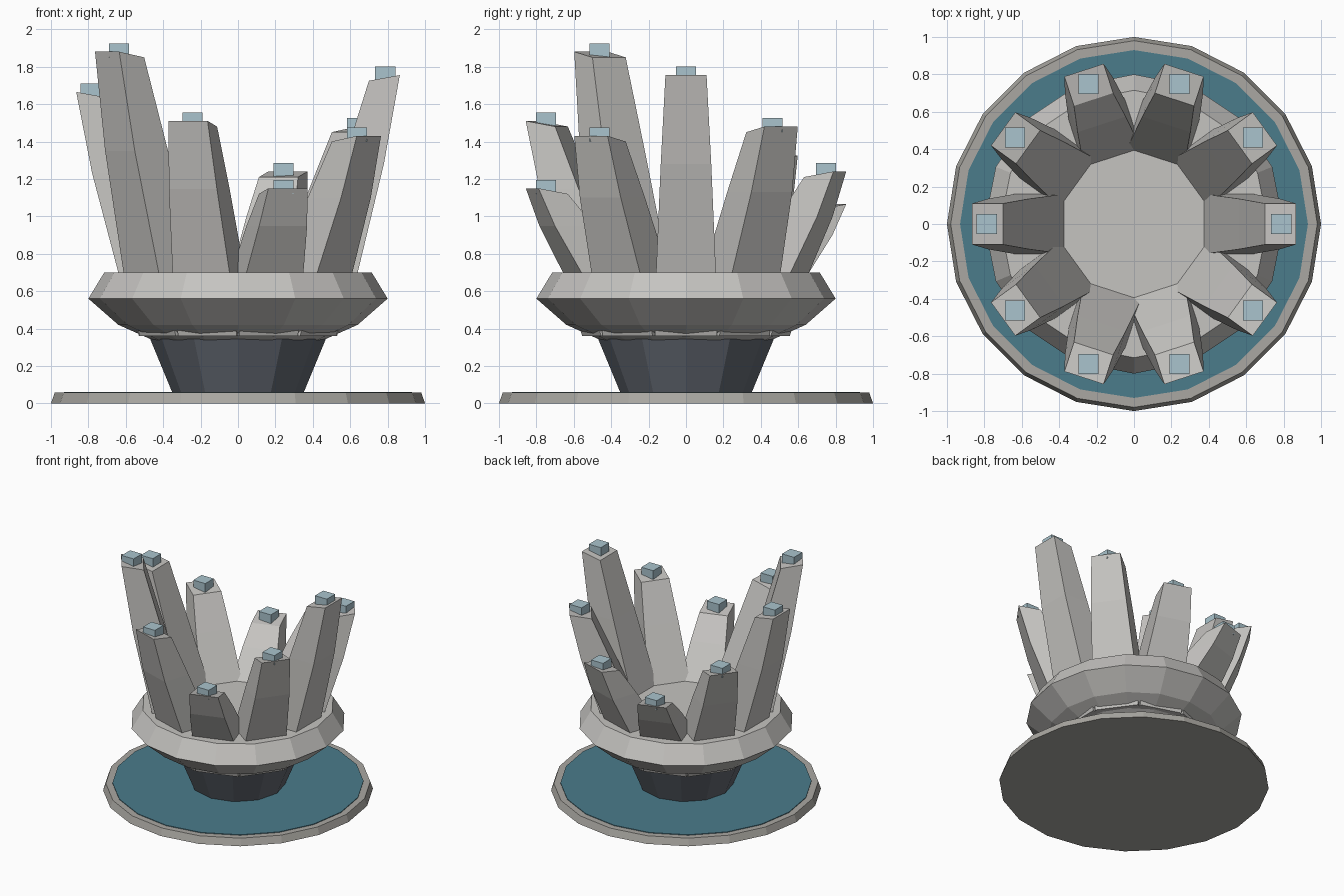
import bpy, math
from mathutils import Vector

if "Cube" in bpy.data.objects:
    bpy.data.objects.remove(bpy.data.objects["Cube"])


def material(name, rgb):
    m = bpy.data.materials.new(name)
    m.diffuse_color = (*rgb, 1)
    m.use_nodes = True
    m.node_tree.nodes["Principled BSDF"].inputs["Base Color"].default_value = m.diffuse_color
    return m


PALE = material("pale_stone", (0.56, 0.55, 0.53))
RIM = material("grey_stone", (0.40, 0.39, 0.36))
DARK = material("dark_slate", (0.12, 0.135, 0.16))
WATER = material("teal_water", (0.07, 0.20, 0.26))
GLASS = material("pale_blue", (0.40, 0.55, 0.61))


def loft(name, rings, mat):
    """Skin a stack of equal-length rings and cap both ends."""
    n = len(rings[0])
    verts = [v for r in rings for v in r]
    faces = [list(range(n))[::-1], [(len(rings) - 1) * n + i for i in range(n)]]
    for k in range(len(rings) - 1):
        for i in range(n):
            j = (i + 1) % n
            faces.append((k * n + i, k * n + j, (k + 1) * n + j, (k + 1) * n + i))
    mesh = bpy.data.meshes.new(name)
    mesh.from_pydata(verts, [], faces)
    mesh.materials.append(mat)
    obj = bpy.data.objects.new(name, mesh)
    bpy.context.collection.objects.link(obj)
    return obj


def lathe(name, profile, sides, mat):
    angles = [math.tau * i / sides for i in range(sides)]
    loft(name, [[(r * math.cos(a), r * math.sin(a), z) for a in angles]
                for r, z in profile], mat)


# Round base, water surface, pedestal and bowl
lathe("base_disc", [(1.0, 0), (0.98, 0.057)], 20, RIM)
lathe("water_surface", [(0.93, 0.054), (0.93, 0.062)], 20, WATER)
lathe("pedestal", [(0.35, 0.055), (0.47, 0.345)], 12, DARK)
lathe("bowl", [(0.46, 0.34), (0.64, 0.42), (0.80, 0.56), (0.715, 0.70)], 16, PALE)

# Leaning pillars with a small lamp block on each, listed by height
# counter-clockwise from +x
heights = [1.80, 1.525, 1.285, 1.11, 1.37, 1.71, 1.925, 1.555, 1.195, 1.475]
for i, h in enumerate(heights):
    a = math.tau * i / 10
    out = Vector((math.cos(a), math.sin(a), 0))
    side = Vector((-math.sin(a), math.cos(a), 0))
    top = h - 0.045
    mid = 0.70 + (top - 0.70) * 0.55

    def ring(inner, outer, half, z_in, z_out):
        up = Vector((0, 0, 1))
        return [out * outer - side * half + up * z_out,
                out * outer + side * half + up * z_out,
                out * inner + side * half + up * z_in,
                out * inner - side * half + up * z_in]

    loft(f"pillar_{i}", [ring(0.27, 0.53, 0.165, 0.36, 0.36),
                         ring(0.375, 0.64, 0.16, 0.70, 0.70),
                         ring(0.56, 0.78, 0.135, mid, mid),
                         ring(0.70, 0.865, 0.11, top - 0.03, top)], PALE)

    # Lamp block, kept square to the axes
    c = out * 0.787
    s = 0.054
    square = [(-s, -s), (s, -s), (s, s), (-s, s)]
    loft(f"lamp_block_{i}", [[(c.x + x, c.y + y, z) for x, y in square]
                             for z in (h - 0.075, h)], GLASS)
